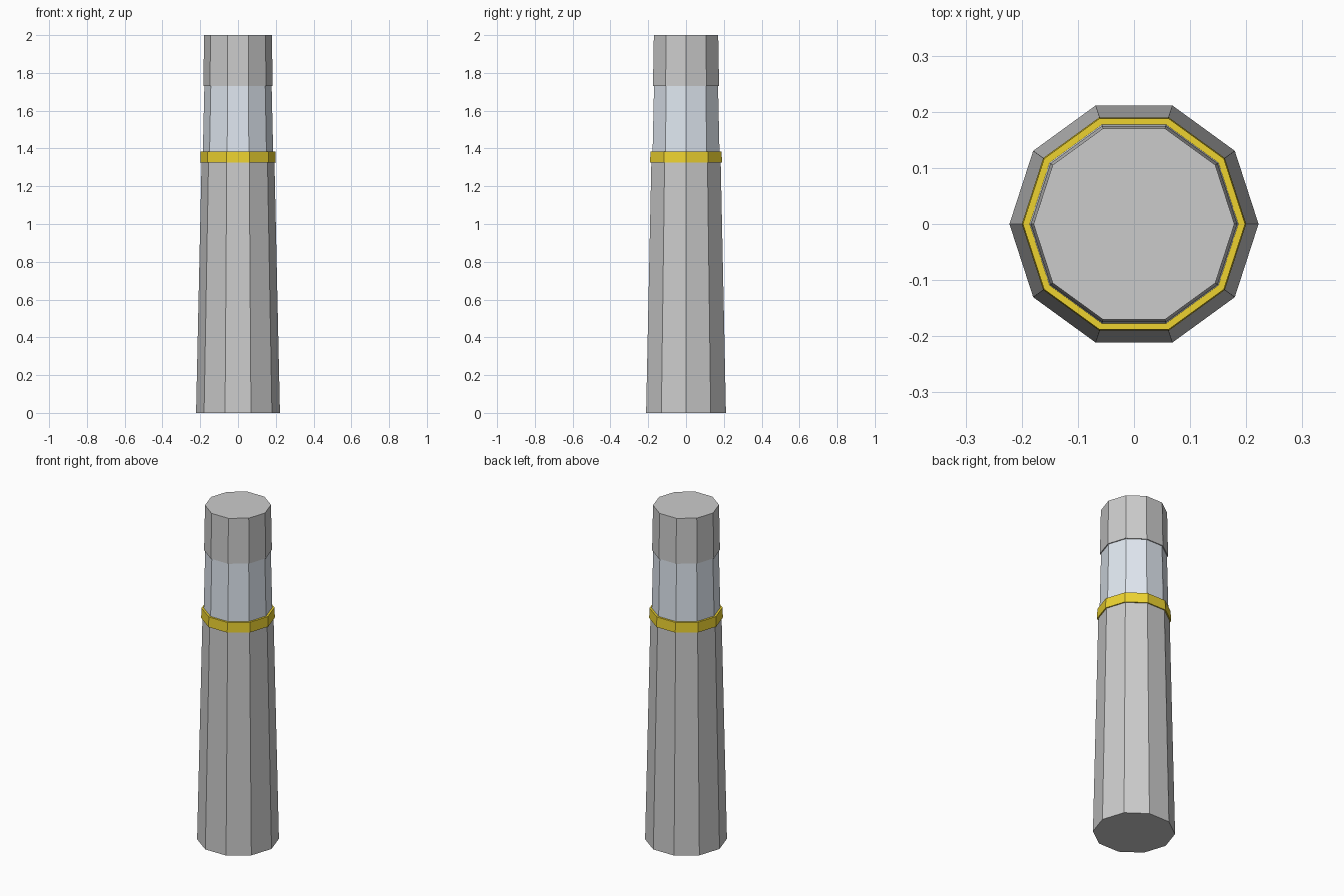
import bpy, bmesh
from math import cos, sin, pi

if "Cube" in bpy.data.objects:
    bpy.data.objects.remove(bpy.data.objects["Cube"])

SIDES = 10


def material(name, color):
    mat = bpy.data.materials.new(name)
    mat.diffuse_color = color
    mat.use_nodes = True
    mat.node_tree.nodes["Principled BSDF"].inputs["Base Color"].default_value = mat.diffuse_color
    return mat


def tapered_section(name, z0, r0, z1, r1, mat=None):
    """Closed ten-sided frustum with a corner on the x axis."""
    bm = bmesh.new()
    rings = [[bm.verts.new((r * cos(2 * pi * i / SIDES), r * sin(2 * pi * i / SIDES), z))
              for i in range(SIDES)] for z, r in ((z0, r0), (z1, r1))]
    low, high = rings
    for i in range(SIDES):
        j = (i + 1) % SIDES
        bm.faces.new((low[i], low[j], high[j], high[i]))
    bm.faces.new(low[::-1])
    bm.faces.new(high)
    mesh = bpy.data.meshes.new(name)
    bm.to_mesh(mesh)
    bm.free()
    obj = bpy.data.objects.new(name, mesh)
    bpy.context.collection.objects.link(obj)
    if mat:
        mesh.materials.append(mat)
    return obj


yellow = material("yellow_paint", (0.85, 0.65, 0.03, 1))
pale_blue = material("pale_blue", (0.74, 0.80, 0.87, 1))

# Main tapered shaft
tapered_section("shaft", 0, 0.222, 1.325, 0.193)
# Yellow collar
tapered_section("collar", 1.325, 0.2, 1.385, 0.198, yellow)
# Pale upper band
tapered_section("upper_band", 1.385, 0.186, 1.73, 0.178, pale_blue)
# Slightly overhanging cap
tapered_section("cap", 1.73, 0.184, 2.0, 0.179)
